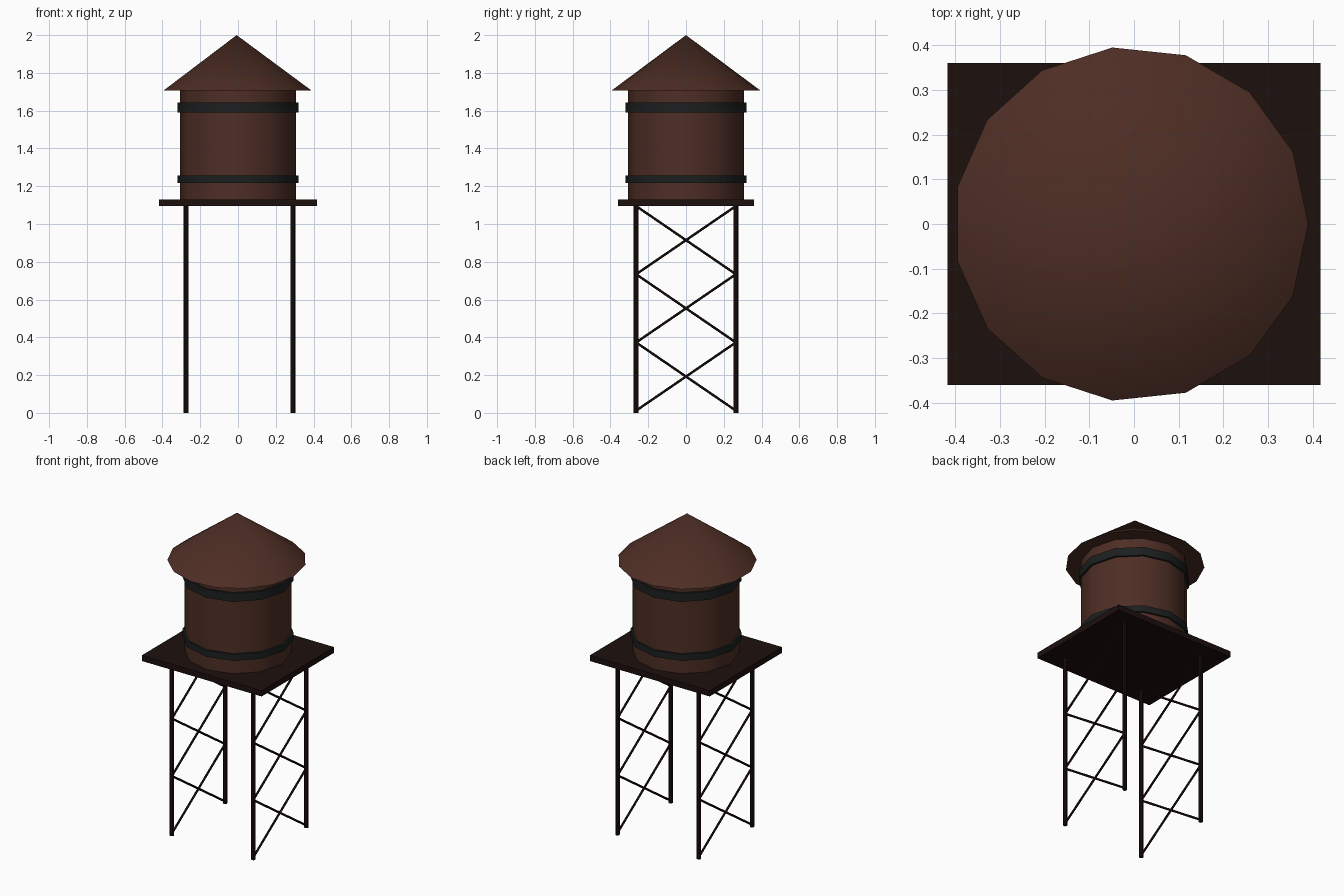
import bpy
from math import radians
from mathutils import Vector

if "Cube" in bpy.data.objects:
    bpy.data.objects.remove(bpy.data.objects["Cube"])


def material(name, rgb):
    m = bpy.data.materials.new(name)
    m.diffuse_color = (*rgb, 1)
    m.use_nodes = True
    m.node_tree.nodes["Principled BSDF"].inputs["Base Color"].default_value = m.diffuse_color
    return m


WOOD = material("red_brown_wood", (0.075, 0.027, 0.018))
DARK = material("dark_timber", (0.012, 0.005, 0.004))
IRON = material("black_iron", (0.012, 0.014, 0.014))


def finish(name, mat, smooth=True):
    ob = bpy.context.object
    ob.name = name
    ob.data.materials.append(mat)
    if smooth:
        bpy.ops.object.shade_smooth_by_angle(angle=radians(35))
    return ob


def drum(name, mat, sides, r, z0, z1, x=0, y=0, r_top=None, first=0.0):
    """Vertical prism or cone between two heights, first corner at angle 'first'."""
    bpy.ops.mesh.primitive_cone_add(
        vertices=sides, radius1=r, radius2=r if r_top is None else r_top,
        depth=z1 - z0, location=(x, y, (z0 + z1) / 2),
        rotation=(0, 0, first - radians(90)))
    return finish(name, mat)


def rod(name, mat, a, b, r, sides=6):
    """Thin round bar between two points."""
    a, b = Vector(a), Vector(b)
    d = b - a
    bpy.ops.mesh.primitive_cylinder_add(
        vertices=sides, radius=r, depth=d.length, location=(a + b) / 2,
        rotation=d.to_track_quat('Z', 'Y').to_euler())
    return finish(name, mat, False)


# tank with two hoops
drum("tank", WOOD, 12, 0.306, 1.13, 1.71)
drum("lower_hoop", IRON, 12, 0.319, 1.218, 1.258)
drum("upper_hoop", IRON, 12, 0.319, 1.589, 1.642)

# conical roof
drum("roof", WOOD, 15, 0.397, 1.706, 2.0, x=-0.007, r_top=0)

# platform
bpy.ops.mesh.primitive_cube_add(size=1, location=(0, 0, 1.113))
bpy.context.object.scale = (0.834, 0.72, 0.036)
finish("platform", DARK, False)

# legs, and cross braces on the left and right sides
LEG_Y, BAY = 0.264, 0.361
for side, x in (("left", -0.275), ("right", 0.291)):
    for end, s in (("front", -1), ("back", 1)):
        drum(f"{side}_{end}_leg", DARK, 8, 0.013, 0, 1.1, x, s * LEG_Y)
        for i in range(3):
            z = 0.012 + i * BAY
            rod(f"{side}_{end}_brace_{i + 1}", DARK,
                (x, s * LEG_Y, z), (x, -s * LEG_Y, z + BAY), 0.0065)
